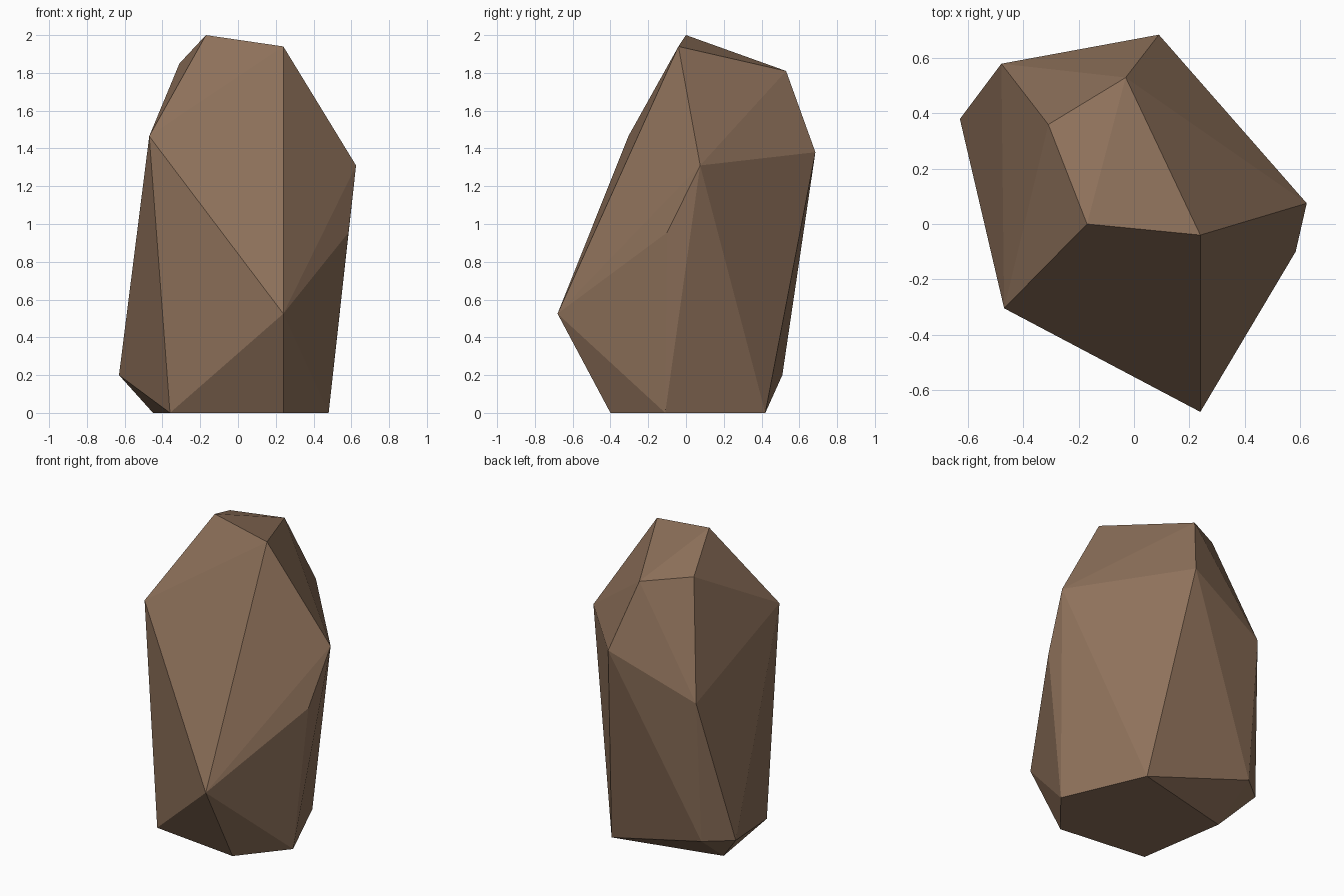
import bpy
import bmesh

if "Cube" in bpy.data.objects:
    bpy.data.objects.remove(bpy.data.objects["Cube"])

# Corner points of the boulder, from the flat foot up to the crown
foot = [(-0.45, 0.25, 0), (-0.36, -0.33, 0), (0.24, -0.40, 0), (0.48, -0.11, 0), (0.25, 0.42, 0)]
lower = [(-0.63, 0.38, 0.20), (-0.47, 0.51, 0.20), (0.24, -0.68, 0.525), (0.585, -0.10, 0.955)]
shoulder = [(-0.48, 0.58, 1.14), (0.625, 0.075, 1.31), (0.09, 0.685, 1.38), (-0.47, -0.305, 1.465)]
crown = [(-0.03, 0.53, 1.81), (-0.31, 0.36, 1.85), (0.24, -0.04, 1.94), (-0.17, 0.0, 2.0)]

# Wrap the points in a faceted convex skin
bm = bmesh.new()
for point in foot + lower + shoulder + crown:
    bm.verts.new(point)
bmesh.ops.convex_hull(bm, input=bm.verts[:])
bmesh.ops.recalc_face_normals(bm, faces=bm.faces[:])

mesh = bpy.data.meshes.new("boulder")
bm.to_mesh(mesh)
bm.free()

# Single brown stone colour, flat facets
stone = bpy.data.materials.new("brown stone")
stone.diffuse_color = (0.27, 0.165, 0.103, 1)
stone.use_nodes = True
stone.node_tree.nodes["Principled BSDF"].inputs["Base Color"].default_value = stone.diffuse_color
mesh.materials.append(stone)

boulder = bpy.data.objects.new("boulder", mesh)
bpy.context.collection.objects.link(boulder)
